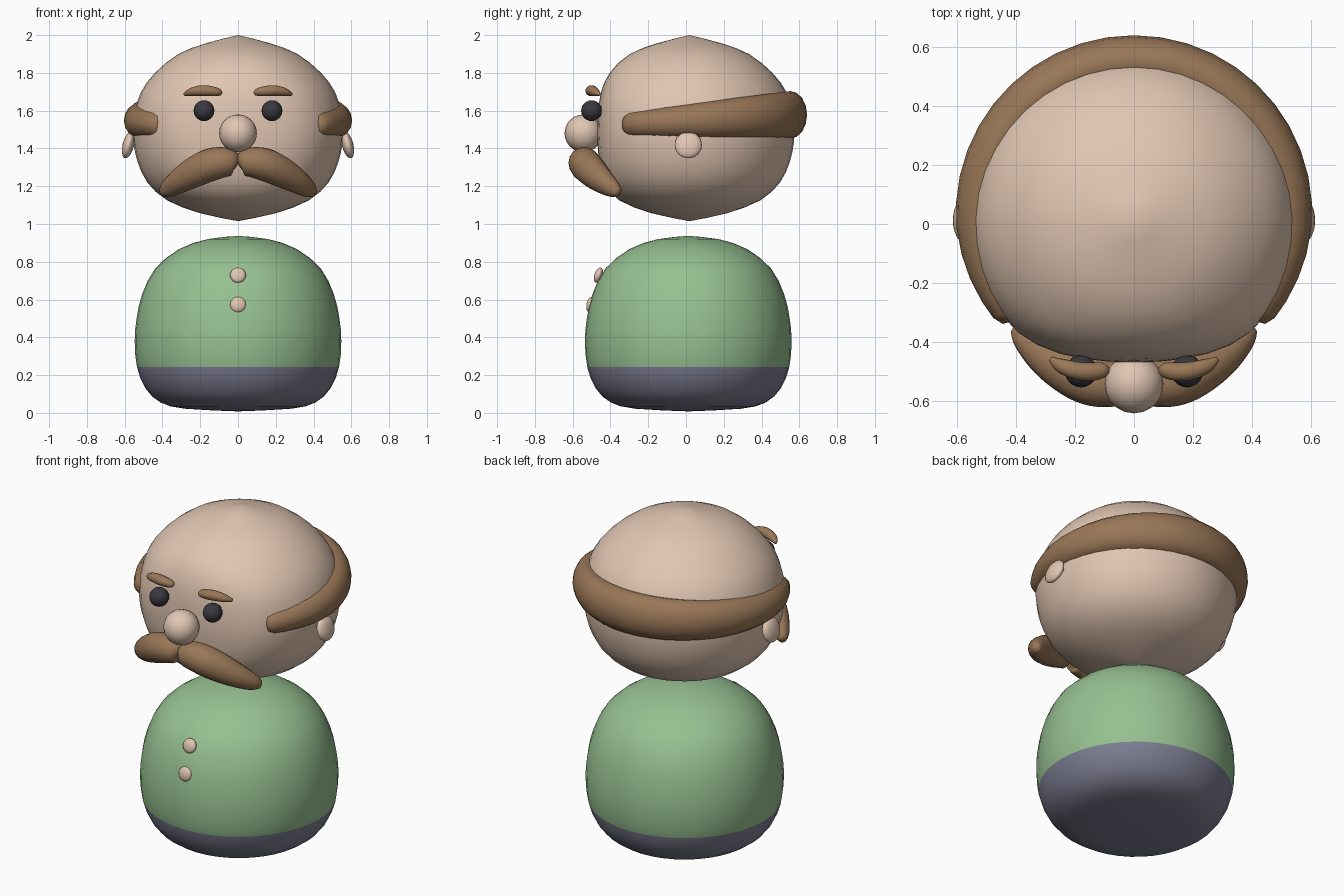
import bpy, bmesh, math
from mathutils import Vector, Matrix

if "Cube" in bpy.data.objects:
    bpy.data.objects.remove(bpy.data.objects["Cube"])


def material(name, rgb):
    m = bpy.data.materials.new(name)
    m.diffuse_color = (*rgb, 1)
    m.use_nodes = True
    m.node_tree.nodes["Principled BSDF"].inputs["Base Color"].default_value = m.diffuse_color
    return m


SKIN = material("skin", (0.75, 0.565, 0.445))
GREEN = material("green_shirt", (0.305, 0.53, 0.283))
NAVY = material("slate_trousers", (0.20, 0.205, 0.28))
HAIR = material("brown_hair", (0.32, 0.185, 0.096))
DARK = material("dark_eye", (0.04, 0.04, 0.05))


def finish(bm, name, mats, mirror=False):
    bmesh.ops.recalc_face_normals(bm, faces=bm.faces)
    me = bpy.data.meshes.new(name)
    for f in bm.faces:
        f.smooth = True
    bm.to_mesh(me)
    bm.free()
    for m in mats:
        me.materials.append(m)
    ob = bpy.data.objects.new(name, me)
    bpy.context.collection.objects.link(ob)
    if mirror:
        mod = ob.modifiers.new("mirror", 'MIRROR')
        mod.use_mirror_merge = False
    return ob


def skin_rings(bm, rings, start, end):
    """Join rings of points into a closed surface with a pole at each end."""
    rows = [[bm.verts.new(p) for p in r] for r in rings]
    n = len(rows[0])
    for a, b in zip(rows, rows[1:]):
        for i in range(n):
            j = (i + 1) % n
            bm.faces.new((a[i], a[j], b[j], b[i]))
    for row, tip in ((rows[0], start), (rows[-1], end)):
        v = bm.verts.new(tip)
        for i in range(n):
            bm.faces.new((row[i], row[(i + 1) % n], v))


def revolve(profile, cy, seg=40):
    """Revolve (radius, z) points; the first and last are the poles."""
    bm = bmesh.new()
    rings = [[(r * math.cos(math.tau * i / seg), cy + r * math.sin(math.tau * i / seg), z)
              for i in range(seg)] for r, z in profile[1:-1]]
    skin_rings(bm, rings, (0, cy, profile[0][1]), (0, cy, profile[-1][1]))
    return bm


def smooth_path(pts, steps=4):
    """Catmull-Rom curve through points of any dimension."""
    pts = [Vector(p) for p in pts]
    ext = [pts[0]] + pts + [pts[-1]]
    out = []
    for k in range(len(pts) - 1):
        a, b, c, d = ext[k:k + 4]
        for s in range(steps):
            t = s / steps
            out.append(0.5 * (2 * b + (c - a) * t + (2 * a - 5 * b + 4 * c - d) * t * t
                              + (3 * b - a - 3 * c + d) * t ** 3))
    return out + [pts[-1]]


def tube(pts, seg=14):
    """Sweep an ellipse along (x, y, z, half_width, half_height) points."""
    bm = bmesh.new()
    pos = [Vector(p[:3]) for p in pts]
    rings = []
    for i, p in enumerate(pts):
        t = (pos[min(i + 1, len(pos) - 1)] - pos[max(i - 1, 0)]).normalized()
        side = t.cross(Vector((0, 0, 1))).normalized()
        up = side.cross(t)
        rings.append([pos[i] + side * p[3] * math.cos(math.tau * k / seg)
                      + up * p[4] * math.sin(math.tau * k / seg) for k in range(seg)])
    t0 = (pos[0] - pos[1]).normalized() * pts[0][3] * 0.2
    t1 = (pos[-1] - pos[-2]).normalized() * pts[-1][3] * 0.3
    skin_rings(bm, rings, pos[0] + t0, pos[-1] + t1)
    return bm


def ball(name, loc, size, mat, rot=(0, 'X'), mirror=False):
    bm = bmesh.new()
    mtx = (Matrix.Translation(loc) @ Matrix.Rotation(math.radians(rot[0]), 4, rot[1])
           @ Matrix.Diagonal((*size, 1)))
    bmesh.ops.create_uvsphere(bm, u_segments=20, v_segments=12, radius=1, matrix=mtx)
    return finish(bm, name, [mat], mirror)


# Body: green shirt above the waist, slate below
bm = revolve(smooth_path([(0, 0.008), (0.28, 0.022), (0.41, 0.055), (0.49, 0.13),
                          (0.535, 0.243), (0.547, 0.38), (0.537, 0.50), (0.507, 0.63),
                          (0.438, 0.765), (0.31, 0.868), (0.16, 0.92), (0, 0.937)], 2), 0.012)
for f in bm.faces:
    f.material_index = 1 if f.calc_center_median().z < 0.243 else 0
finish(bm, "body", [GREEN, NAVY])

# Head: full and rounded with pointed poles and a softly flattened face
CY = 0.018
bm = revolve(smooth_path([(0, 1.015), (0.20, 1.057), (0.375, 1.125), (0.48, 1.22),
                          (0.532, 1.33), (0.553, 1.43), (0.556, 1.51), (0.545, 1.60),
                          (0.513, 1.70), (0.44, 1.80), (0.315, 1.90), (0.17, 1.957),
                          (0, 2.0)], 2), CY)
for v in bm.verts:
    d = -v.co.y - 0.30
    if d > 0:
        v.co.y = -(0.30 + d - 1.2 * d * d)
finish(bm, "head", [SKIN])

# Hair band round the back, taller towards the rear, sinking in at the tips
pts = []
angles = [-39.5, -38.5, -35] + [-28 + 8.4286 * i for i in range(29)] + [215, 218.5, 219.5]
ends = {0: 0.6, 1: 0.86, len(angles) - 2: 0.86, len(angles) - 1: 0.6}
for i, ang in enumerate(angles):
    a = math.radians(ang)
    back = math.sin(a)
    r = 0.517 + (0.018 * back if back > 0 else 0.035 * back)
    x, y = r * math.cos(a), CY + r * math.sin(a)
    h = 0.072 + (y + 0.3) / 0.85 * 0.053
    s = ends.get(i, 1)
    pts.append((x, y, 1.453 + h, 0.088 * s, h * s))
finish(tube(pts, 16), "hair_band", [HAIR])

# Face
ball("nose", (0, -0.543, 1.48), (0.1, 0.1, 0.1), SKIN)
ball("eyes", (0.18, -0.5, 1.6), (0.055, 0.055, 0.055), DARK, mirror=True)
ball("ears", (0.581, 0.012, 1.418), (0.03, 0.072, 0.072), SKIN, (-14, 'Y'), True)
brow = [(0.088, -0.492, 1.690, 0.012, 0.010), (0.105, -0.496, 1.697, 0.026, 0.021),
        (0.15, -0.502, 1.704, 0.031, 0.028), (0.20, -0.497, 1.706, 0.030, 0.028),
        (0.25, -0.48, 1.698, 0.024, 0.021), (0.283, -0.458, 1.687, 0.009, 0.009)]
finish(tube(smooth_path(brow)), "eyebrows", [HAIR], True)
tash = [(0.010, -0.537, 1.315, 0.040, 0.040), (0.025, -0.538, 1.32, 0.066, 0.066),
        (0.08, -0.54, 1.326, 0.082, 0.081), (0.15, -0.53, 1.312, 0.085, 0.087),
        (0.22, -0.50, 1.28, 0.080, 0.083), (0.30, -0.45, 1.234, 0.066, 0.069),
        (0.37, -0.39, 1.188, 0.044, 0.048), (0.400, -0.357, 1.168, 0.022, 0.024)]
finish(tube(smooth_path(tash), 16), "moustache", [HAIR], True)

# Shirt buttons
for i, (y, z, tilt) in enumerate(((-0.464, 0.729, -20), (-0.506, 0.573, -10))):
    ball(f"button_{i + 1}", (0, y, z), (0.042, 0.021, 0.042), SKIN, (tilt, 'X'))
